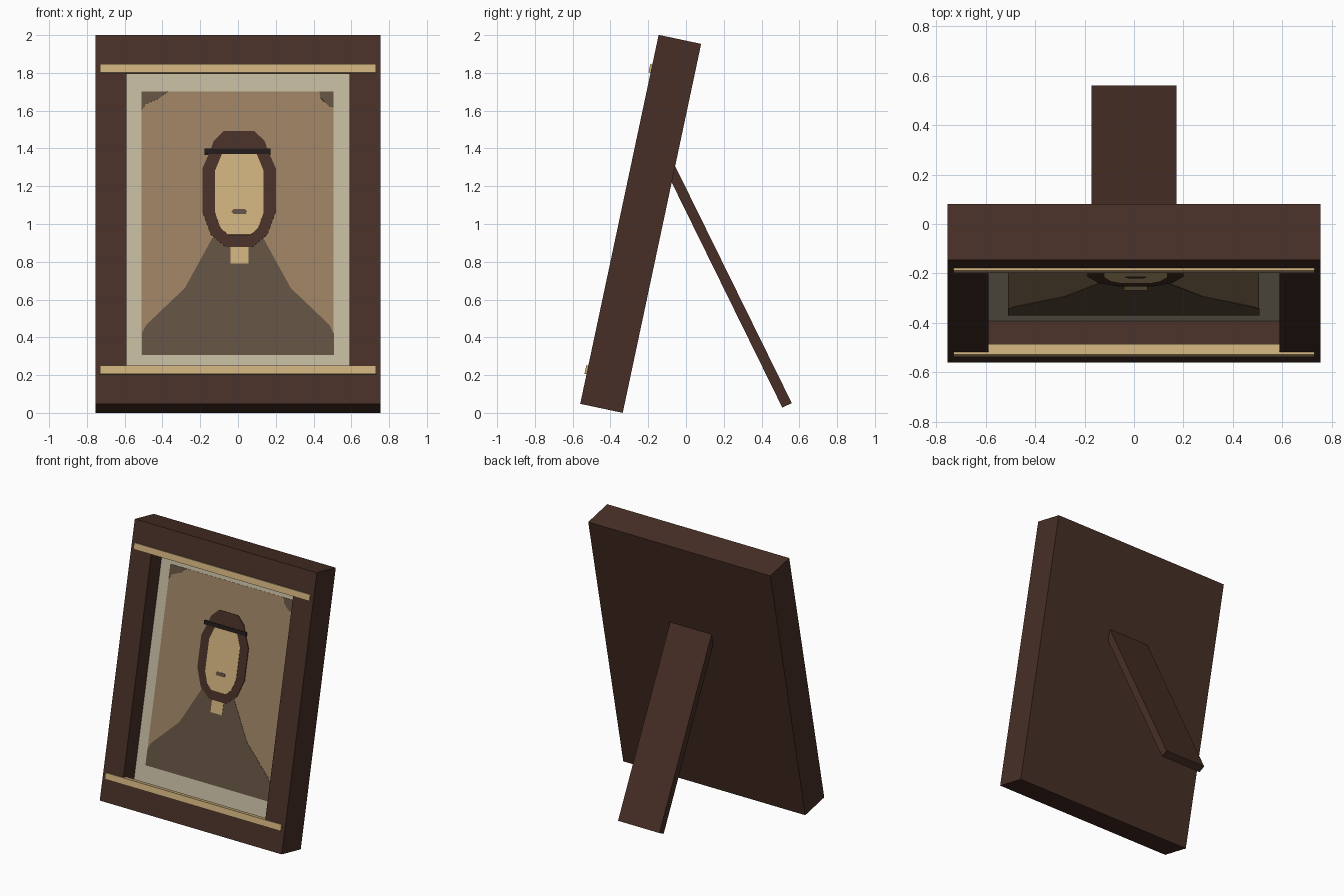
import bpy, bmesh, math
from mathutils import Matrix

cube = bpy.data.objects.get("Cube")
if cube:
    bpy.data.objects.remove(cube, do_unlink=True)


def material(name, hex_code):
    srgb = [int(hex_code[i:i + 2], 16) / 255 for i in (0, 2, 4)]
    colour = [c / 12.92 if c < 0.04 else ((c + 0.055) / 1.055) ** 2.4 for c in srgb] + [1]
    mat = bpy.data.materials.new(name)
    mat.use_nodes = True
    mat.diffuse_color = colour
    mat.node_tree.nodes["Principled BSDF"].inputs["Base Color"].default_value = colour
    return mat


WOOD = material("dark walnut", "472F26")
GOLD = material("pale gold", "CBAE7B")
MAT = material("grey linen", "C1B69D")
TAN = material("aged tan", "997F60")
CLOTH = material("grey brown", "605041")
BLACK = material("near black", "211B19")

# Frame space: x across, y into the frame, z up along its leaning front
HALF_W, HEIGHT, DEPTH, BORDER, RECESS = 0.755, 1.997, 0.23, 0.166, 0.138
LEAN = Matrix.Translation((0, -0.56, 0.048)) @ Matrix.Rotation(math.radians(-12), 4, 'X')


def finish(name, bm, mat, matrix):
    bmesh.ops.recalc_face_normals(bm, faces=bm.faces)
    mesh = bpy.data.meshes.new(name)
    bm.to_mesh(mesh)
    bm.free()
    mesh.materials.append(mat)
    obj = bpy.data.objects.new(name, mesh)
    bpy.context.collection.objects.link(obj)
    obj.matrix_world = matrix
    return obj


def slab(name, outline, front, back, mat):
    """Extrude an (x, z) outline from front to back in frame space."""
    bm = bmesh.new()
    face = bm.faces.new([bm.verts.new((x, front, z)) for x, z in outline])
    new = bmesh.ops.extrude_face_region(bm, geom=[face])["geom"]
    verts = [v for v in new if isinstance(v, bmesh.types.BMVert)]
    bmesh.ops.translate(bm, verts=verts, vec=(0, back - front, 0))
    return finish(name, bm, mat, LEAN)


def rect(x0, x1, z0, z1):
    return [(x0, z0), (x1, z0), (x1, z1), (x0, z1)]


def mirrored(half, centre=0.0):
    return [(centre + x, z) for x, z in half] + [(centre - x, z) for x, z in reversed(half)]


def layer(name, outline, level, mat):
    """Thin plate on the recessed picture, stacked by level."""
    slab(name, outline, RECESS - 0.002 * level, RECESS, mat)


# Frame body: a block with a recessed front
bm = bmesh.new()
bmesh.ops.create_cube(bm, size=1)
bmesh.ops.scale(bm, verts=bm.verts, vec=(2 * HALF_W, DEPTH, HEIGHT))
bmesh.ops.translate(bm, verts=bm.verts, vec=(0, DEPTH / 2, HEIGHT / 2))
front = min(bm.faces, key=lambda f: f.calc_center_median().y)
bmesh.ops.inset_region(bm, faces=[front], thickness=BORDER, use_even_offset=True)
floor = bmesh.ops.extrude_face_region(bm, geom=[front])["geom"]
bmesh.ops.translate(bm, verts=[v for v in floor if isinstance(v, bmesh.types.BMVert)],
                    vec=(0, RECESS, 0))
if front.is_valid:
    bmesh.ops.delete(bm, geom=[front], context='FACES_ONLY')
finish("frame", bm, WOOD, LEAN)

# Gold trim strips along the bottom and top rails
for name, z in (("bottom_trim", 0.183), ("top_trim", HEIGHT - 0.183)):
    slab(name, rect(-0.73, 0.73, z - 0.023, z + 0.023), -0.011, 0.033, GOLD)

# Mount and picture background
layer("mount", rect(-HALF_W + BORDER, HALF_W - BORDER, BORDER, HEIGHT - BORDER), 1, MAT)
layer("picture_background", rect(-0.51, 0.506, 0.292, 1.719), 2, TAN)

# Worn corners of the picture
layer("left_worn_corner", [(-0.51, 1.719), (-0.37, 1.719), (-0.42, 1.68),
                           (-0.49, 1.65), (-0.51, 1.615)], 3, CLOTH)
layer("right_worn_corner", [(0.506, 1.719), (0.43, 1.719), (0.44, 1.68),
                            (0.48, 1.64), (0.506, 1.635)], 3, CLOTH)

# Portrait, stacked from the garment up to the face
layer("garment", mirrored([(0.508, 0.292), (0.508, 0.41), (0.485, 0.455), (0.28, 0.655),
                           (0.135, 0.925)], -0.001), 3, CLOTH)
layer("neck", rect(-0.04, 0.055, 0.788, 0.9), 4, GOLD)
layer("hair", mirrored([(0.07, 0.876), (0.15, 0.945), (0.195, 1.07), (0.195, 1.3),
                        (0.155, 1.392), (0.135, 1.45), (0.08, 1.504)], 0.006), 5, WOOD)
layer("face", mirrored([(0.06, 0.942), (0.1, 0.98), (0.128, 1.06), (0.128, 1.29),
                        (0.09, 1.385), (0.06, 1.4)], 0.007), 6, GOLD)
layer("mouth", mirrored([(0.03, 1.054), (0.042, 1.067), (0.03, 1.08)], 0.007), 7, CLOTH)
layer("head_band", rect(-0.177, 0.172, 1.379, 1.407), 8, BLACK)

# Rear easel leg, sunk into the back of the frame
bm = bmesh.new()
side = [(0.51, 0.028), (0.56, 0.052), (-0.063, 1.318), (-0.112, 1.294)]
face = bm.faces.new([bm.verts.new((-0.172, y, z)) for y, z in side])
new = bmesh.ops.extrude_face_region(bm, geom=[face])["geom"]
bmesh.ops.translate(bm, verts=[v for v in new if isinstance(v, bmesh.types.BMVert)],
                    vec=(0.344, 0, 0))
finish("easel_leg", bm, WOOD, Matrix.Identity(4))
